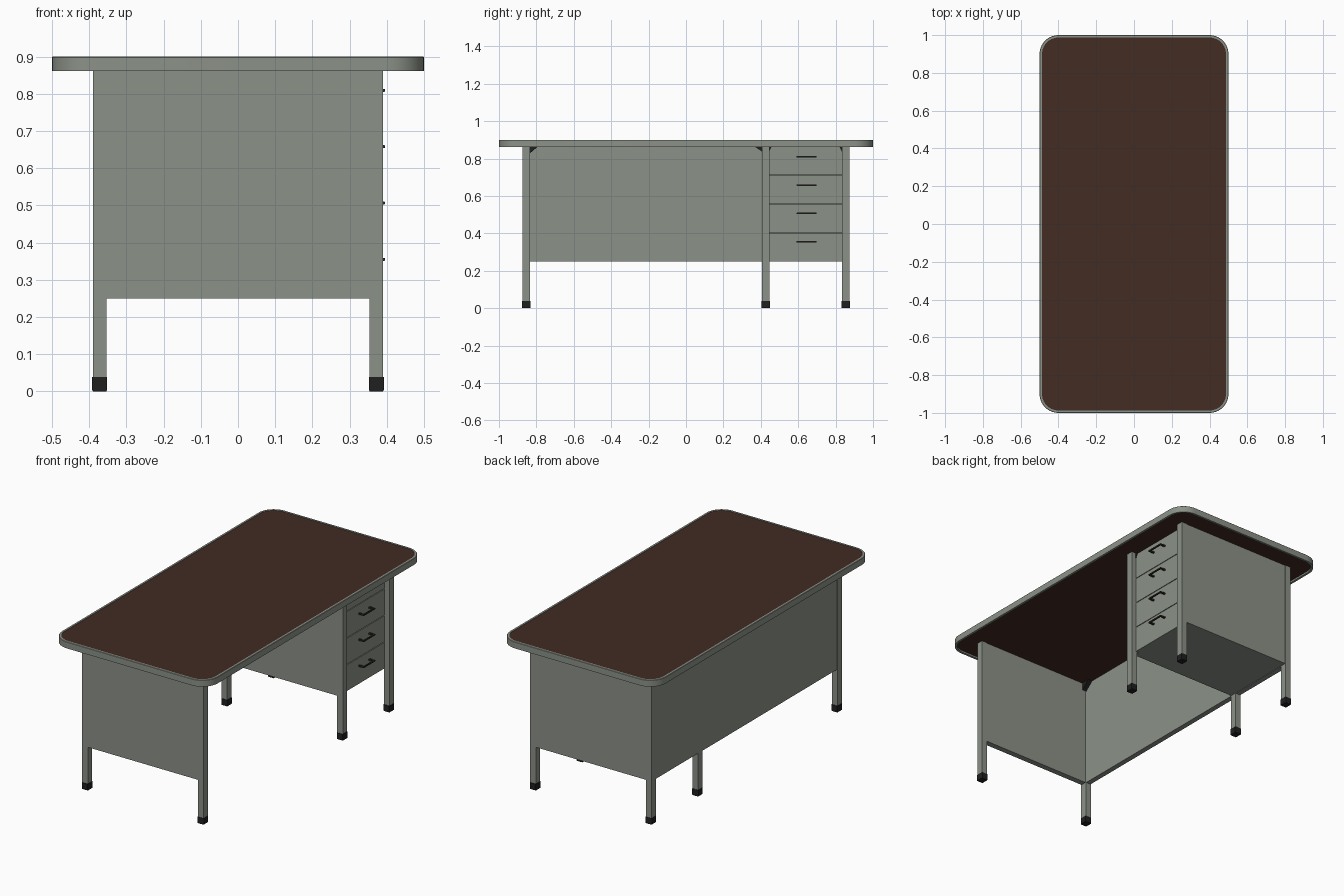
import bpy
import bmesh
import math

cube = bpy.data.objects.get("Cube")
if cube:
    bpy.data.objects.remove(cube, do_unlink=True)


def material(name, rgb):
    m = bpy.data.materials.new(name)
    m.use_nodes = True
    m.diffuse_color = (*rgb, 1)
    m.node_tree.nodes["Principled BSDF"].inputs["Base Color"].default_value = (*rgb, 1)
    return m


GREY = material("grey green enamel", (0.26, 0.285, 0.245))
BROWN = material("dark brown linoleum", (0.054, 0.025, 0.017))
BLACK = material("black rubber", (0.014, 0.014, 0.015))
DARK = material("dark metal", (0.03, 0.026, 0.023))


def finish(bm, name, mat):
    bmesh.ops.recalc_face_normals(bm, faces=bm.faces)
    mesh = bpy.data.meshes.new(name)
    bm.to_mesh(mesh)
    bm.free()
    mesh.materials.append(mat)
    obj = bpy.data.objects.new(name, mesh)
    bpy.context.collection.objects.link(obj)
    return obj


def box(name, x, y, z, mat, bevel=0):
    """Box from (min, max) pairs along each axis."""
    bm = bmesh.new()
    bmesh.ops.create_cube(bm, size=1)
    for v in bm.verts:
        v.co = [r[0] if c < 0 else r[1] for c, r in zip(v.co, (x, y, z))]
    if bevel:
        bmesh.ops.bevel(bm, geom=bm.edges[:], offset=bevel, segments=2, affect='EDGES')
    return finish(bm, name, mat)


def prism(name, outline, low, high, mat, axis=2):
    """Extrude a flat outline along an axis."""
    bm = bmesh.new()
    verts = []
    for p in outline:
        co = list(p)
        co.insert(axis, low)
        verts.append(bm.verts.new(co))
    face = bm.faces.new(verts)
    new = bmesh.ops.extrude_face_region(bm, geom=[face])["geom"]
    for v in new:
        if isinstance(v, bmesh.types.BMVert):
            v.co[axis] = high
    return finish(bm, name, mat)


def rounded(inset, steps=10):
    """Rounded rectangle outline of the desk top."""
    r = 0.1 - inset
    pts = []
    for i, (sx, sy) in enumerate(((1, 1), (-1, 1), (-1, -1), (1, -1))):
        for k in range(steps + 1):
            a = (i + k / steps) * math.pi / 2
            pts.append((sx * 0.4 + r * math.cos(a), sy * 0.9 + r * math.sin(a)))
    return pts


# Desk top: brown slab inside an enamel rim
prism("top_slab", rounded(0.013), 0.872, 0.898, BROWN)
bm = bmesh.new()
rings = []
for inset, z in ((0, 0.862), (0, 0.898), (0.002, 0.9), (0.013, 0.9), (0.013, 0.862)):
    rings.append([bm.verts.new((x, y, z)) for x, y in rounded(inset)])
for a, b in zip(rings, rings[1:] + rings[:1]):
    for i in range(len(a)):
        j = (i + 1) % len(a)
        bm.faces.new((a[i], a[j], b[j], b[i]))
rim = finish(bm, "top_rim", GREY)
bpy.context.view_layer.objects.active = rim
rim.select_set(True)
bpy.ops.object.shade_smooth_by_angle(angle=math.radians(30))

# Six legs with rubber feet
LEG_X, LEG_Y = 0.372, (-0.854, 0.426, 0.854)
HX, HY = 0.018, 0.020
for side, sx in (("left", 1), ("right", -1)):
    for place, y in zip(("front", "middle", "back"), LEG_Y):
        x = sx * LEG_X
        box(f"{place}_{side}_leg", (x - HX, x + HX), (y - HY, y + HY), (0.03, 0.873), GREY)
        box(f"{place}_{side}_foot", (x - HX - 0.002, x + HX + 0.002),
            (y - HY - 0.002, y + HY + 0.002), (0, 0.04), BLACK, 0.002)

# Panels between the legs
IN = LEG_X - HX
BOTTOM, TOP = 0.25, 0.872
for place, y in zip(("front_end", "pedestal_inner", "back_end"), LEG_Y):
    box(place + "_panel", (-IN, IN), (y - HY + 0.003, y + HY - 0.003), (BOTTOM, TOP), GREY)
box("long_side_panel", (-LEG_X - HX + 0.002, -IN - 0.003),
    (LEG_Y[0] + HY, LEG_Y[2] - HY), (BOTTOM, TOP), GREY)

# Drawer pedestal
Y0, Y1 = LEG_Y[1] + HY, LEG_Y[2] - HY
box("pedestal_body", (-IN, 0.34), (Y0 - 0.004, Y1 + 0.004), (BOTTOM, TOP), GREY)
PITCH = 0.155
FACE = 0.36
for i in range(4):
    z = BOTTOM + i * PITCH
    box(f"drawer_front_{i + 1}", (0.335, FACE), (Y0 + 0.001, Y1 - 0.001),
        (z, z + PITCH - 0.004), GREY)
    # Handle: a bar on two short posts
    h = 0.355 + i * 0.1515
    mid = (Y0 + Y1) / 2 + 0.005
    box(f"handle_bar_{i + 1}", (0.386, 0.395), (mid - 0.053, mid + 0.053),
        (h - 0.004, h + 0.004), DARK, 0.001)
    for s in (-1, 1):
        p = mid + s * 0.047
        box(f"handle_post_{i + 1}", (FACE - 0.002, 0.388), (p - 0.005, p + 0.005),
            (h - 0.004, h + 0.004), DARK)

# Black triangular brackets under the top
def bracket(name, x, y, width, height):
    prism(name, ((y, 0.873), (y + width, 0.873), (y, 0.873 - height)),
          x[0], x[1], BLACK, axis=0)


bracket("front_corner_bracket", (-IN - 0.004, -IN + 0.025), LEG_Y[0] + HY, 0.052, 0.045)
bracket("middle_corner_bracket", (-IN - 0.004, -IN + 0.025), LEG_Y[1] - HY, -0.052, 0.035)
bracket("drawer_bracket_inner", (FACE - 0.003, FACE + 0.003), Y0, 0.016, 0.035)
bracket("drawer_bracket_outer", (FACE - 0.003, FACE + 0.003), Y1, -0.02, 0.038)
